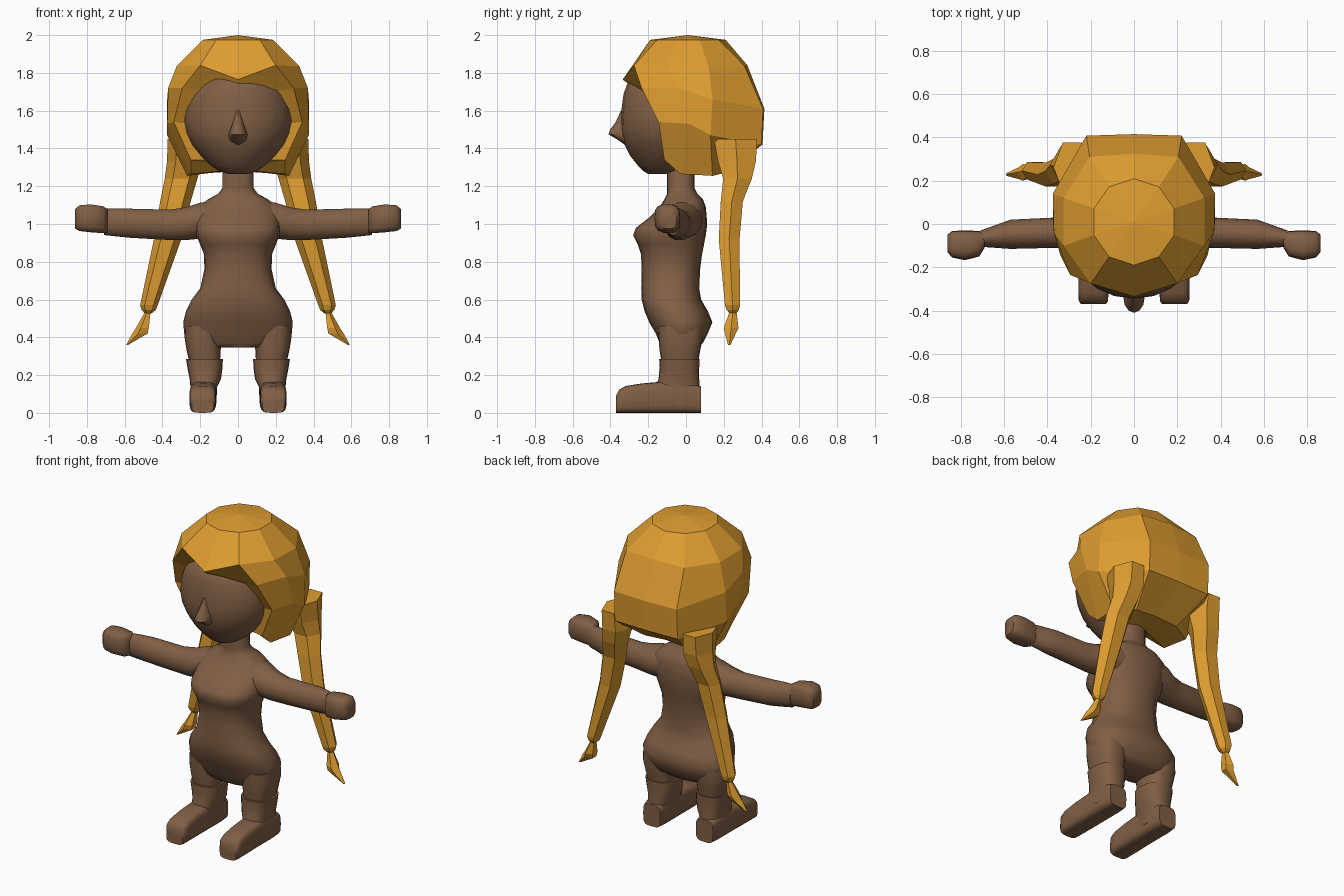
import bpy, bmesh, math


def material(name, rgb):
    m = bpy.data.materials.new(name)
    m.diffuse_color = (*rgb, 1)
    return m


SKIN = material("brown skin", (0.22, 0.115, 0.06))
HAIR = material("golden hair", (0.74, 0.34, 0.03))


def finish(name, bm, mat, smooth):
    bmesh.ops.recalc_face_normals(bm, faces=bm.faces)
    me = bpy.data.meshes.new(name)
    for f in bm.faces:
        f.smooth = smooth
    bm.to_mesh(me)
    bm.free()
    me.materials.append(mat)
    if smooth:
        me.set_sharp_from_angle(angle=math.radians(50))
    ob = bpy.data.objects.new(name, me)
    bpy.context.collection.objects.link(ob)
    return ob


def skin_rings(bm, rings):
    """Join rings of points with quads and close both ends with fans."""
    loops = [[bm.verts.new(p) for p in r] for r in rings]
    n = len(loops[0])
    for a, b in zip(loops, loops[1:]):
        for i in range(n):
            j = (i + 1) % n
            bm.faces.new((a[i], a[j], b[j], b[i]))
    for loop in (loops[0], loops[-1]):
        c = [sum(v.co[k] for v in loop) / n for k in range(3)]
        mid = bm.verts.new(c)
        for i in range(n):
            bm.faces.new((loop[i], loop[(i + 1) % n], mid))


def loft(name, sections, axis="z", mat=SKIN, n=20, power=2.0, smooth=True, side=1):
    """Each section: position on axis, then (min, max) of the two other axes."""
    bm = bmesh.new()
    rings = []
    for t, a0, a1, b0, b1 in sections:
        ring = []
        for i in range(n):
            w = 2 * math.pi * i / n
            c, s = math.cos(w), math.sin(w)
            u = (a0 + a1) / 2 + (a1 - a0) / 2 * math.copysign(abs(c) ** (2 / power), c)
            v = (b0 + b1) / 2 + (b1 - b0) / 2 * math.copysign(abs(s) ** (2 / power), s)
            p = {"z": (u, v, t), "x": (t, u, v), "y": (u, t, v)}[axis]
            ring.append((p[0] * side, p[1], p[2]))
        rings.append(ring)
    skin_rings(bm, rings)
    return finish(name, bm, mat, smooth)


def centred(profile):
    return [(z, -w, w, y0, y1) for z, w, y0, y1 in profile]


# torso with hips, chest and neck: z, half width, front y, back y
loft("torso", centred([
    (0.345, 0.17, -0.12, 0.06), (0.37, 0.25, -0.14, 0.09), (0.42, 0.285, -0.16, 0.115),
    (0.48, 0.29, -0.195, 0.14), (0.54, 0.275, -0.22, 0.115), (0.60, 0.245, -0.235, 0.08),
    (0.66, 0.20, -0.237, 0.07), (0.76, 0.178, -0.235, 0.075), (0.84, 0.18, -0.238, 0.085),
    (0.89, 0.20, -0.255, 0.095), (0.94, 0.22, -0.28, 0.105), (0.98, 0.225, -0.265, 0.11),
    (1.03, 0.225, -0.20, 0.11), (1.09, 0.21, -0.14, 0.105), (1.13, 0.16, -0.115, 0.09),
    (1.16, 0.105, -0.10, 0.06), (1.19, 0.083, -0.10, 0.045), (1.32, 0.083, -0.10, 0.045)]),
    power=2.4)

# head
loft("head", centred([
    (1.265, 0.05, -0.20, -0.10), (1.28, 0.10, -0.225, -0.04), (1.31, 0.145, -0.255, 0.02),
    (1.36, 0.195, -0.295, 0.08), (1.42, 0.245, -0.325, 0.12), (1.48, 0.275, -0.343, 0.14),
    (1.55, 0.292, -0.345, 0.15), (1.62, 0.285, -0.34, 0.15), (1.69, 0.262, -0.33, 0.13),
    (1.74, 0.225, -0.312, 0.10), (1.78, 0.17, -0.28, 0.06), (1.81, 0.08, -0.2, 0.0)]))

# nose
loft("nose", centred([
    (1.42, 0.02, -0.325, -0.26), (1.445, 0.048, -0.36, -0.26), (1.475, 0.05, -0.41, -0.26),
    (1.50, 0.042, -0.402, -0.26), (1.54, 0.03, -0.372, -0.26), (1.60, 0.018, -0.345, -0.26)]), n=12)

for side, word in ((1, "left"), (-1, "right")):
    # arm: x, y range, z range
    loft(word + "_arm", [
        (0.10, -0.13, 0.09, 0.92, 1.13), (0.20, -0.13, 0.085, 0.92, 1.115),
        (0.28, -0.12, 0.05, 0.912, 1.09), (0.36, -0.11, 0.03, 0.913, 1.078),
        (0.57, -0.115, 0.02, 0.925, 1.083), (0.64, -0.11, -0.005, 0.932, 1.085),
        (0.71, -0.105, -0.03, 0.94, 1.083)], axis="x", n=14, side=side)
    # mitten hand
    loft(word + "_hand", [
        (0.69, -0.11, -0.04, 0.955, 1.08), (0.715, -0.15, -0.032, 0.95, 1.095),
        (0.78, -0.167, -0.03, 0.955, 1.105), (0.84, -0.155, -0.032, 0.962, 1.10),
        (0.862, -0.13, -0.05, 0.975, 1.08)], axis="x", n=14, power=3.2, side=side)
    # upper leg
    loft(word + "_leg", [
        (0.27, 0.095, 0.258, -0.13, 0.065), (0.33, 0.092, 0.272, -0.14, 0.075),
        (0.40, 0.085, 0.283, -0.145, 0.09), (0.46, 0.08, 0.28, -0.15, 0.09)],
        power=2.6, side=side)
    # boot shaft
    loft(word + "_boot_shaft", [
        (0.05, 0.115, 0.255, -0.15, 0.075), (0.14, 0.11, 0.252, -0.16, 0.073),
        (0.18, 0.09, 0.256, -0.145, 0.07), (0.24, 0.082, 0.268, -0.14, 0.07),
        (0.285, 0.08, 0.275, -0.142, 0.072)], power=2.6, side=side)
    # boot foot
    loft(word + "_boot_foot", [
        (-0.37, 0.13, 0.245, 0.0, 0.09), (-0.355, 0.12, 0.255, 0.0, 0.122),
        (-0.32, 0.118, 0.257, 0.0, 0.142), (-0.24, 0.116, 0.257, 0.0, 0.155),
        (-0.13, 0.116, 0.255, 0.0, 0.165), (0.02, 0.116, 0.255, 0.0, 0.16),
        (0.08, 0.125, 0.245, 0.0, 0.14)], axis="y", power=4, side=side)
    # faceted pigtail: z, x range, y range
    loft(word + "_pigtail", [
        (1.45, 0.20, 0.372, 0.13, 0.395), (1.33, 0.19, 0.376, 0.155, 0.385),
        (1.24, 0.215, 0.388, 0.185, 0.36), (1.12, 0.25, 0.412, 0.175, 0.31),
        (0.92, 0.30, 0.445, 0.165, 0.292), (0.57, 0.425, 0.518, 0.20, 0.292),
        (0.545, 0.435, 0.51, 0.21, 0.285), (0.525, 0.46, 0.492, 0.23, 0.268)],
        mat=HAIR, n=6, smooth=False, side=side)
    # flared tuft below the tie
    loft(word + "_pigtail_tuft", [
        (0.535, 0.46, 0.492, 0.23, 0.268), (0.45, 0.465, 0.54, 0.198, 0.28),
        (0.42, 0.47, 0.56, 0.205, 0.265), (0.36, 0.58, 0.592, 0.222, 0.236)],
        mat=HAIR, n=5, smooth=False, side=side)

# faceted hair cap: half rings from the front round to the back
top_ring = [(0.195 * math.sin(i * math.pi / 5), 0.01 - 0.2 * math.cos(i * math.pi / 5), 1.975)
            for i in range(6)]
half_rings = [
    top_ring,
    [(0, -0.335, 1.765), (0.2, -0.275, 1.84), (0.325, -0.1, 1.835),
     (0.325, 0.12, 1.83), (0.205, 0.31, 1.835), (0, 0.325, 1.84)],
    [(0, -0.2, 1.66), (0.295, -0.235, 1.72), (0.37, -0.04, 1.72),
     (0.375, 0.14, 1.66), (0.22, 0.408, 1.61), (0, 0.415, 1.61)],
    [(0, -0.1, 1.5), (0.34, -0.145, 1.54), (0.375, 0.02, 1.53),
     (0.375, 0.13, 1.47), (0.22, 0.4, 1.42), (0, 0.405, 1.42)],
    [(0, -0.07, 1.34), (0.25, -0.115, 1.34), (0.25, -0.03, 1.265),
     (0.27, 0.14, 1.255), (0.15, 0.2, 1.27), (0, 0.2, 1.28)],
]
bm = bmesh.new()
skin_rings(bm, [h + [(-x, y, z) for x, y, z in h[4:0:-1]] for h in half_rings])
for v in bm.verts:
    # raise the crown point of the cap
    if abs(v.co.x) < 0.01 and abs(v.co.y) < 0.05 and v.co.z > 1.9:
        v.co.z = 2.0
finish("hair_cap", bm, HAIR, False)
